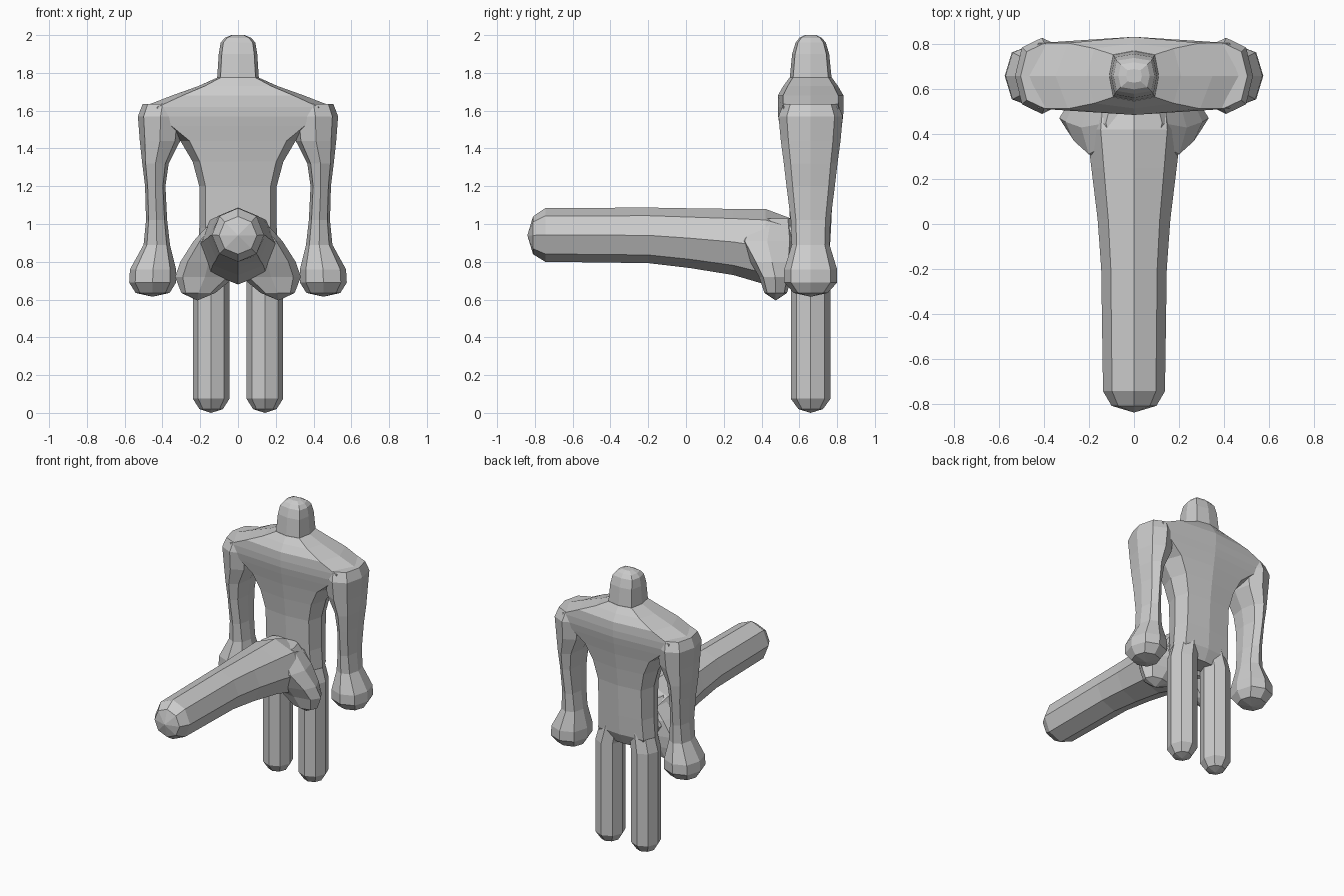
import bpy, bmesh, math
from mathutils import Vector

N = 8
CY = 0.66  # depth of the body's centre line


def loft(name, rings, axis='Z', p=1.0):
    """Skin octagonal rings: (position along axis, centre a, centre b, radius a, radius b)."""
    bm = bmesh.new()
    loops = []
    for t, ca, cb, ra, rb in rings:
        loop = []
        for i in range(N):
            ang = 2 * math.pi * i / N
            c, s = math.cos(ang), math.sin(ang)
            a = ca + ra * math.copysign(abs(c) ** p if abs(c) > 1e-6 else 0, c)
            b = cb + rb * math.copysign(abs(s) ** p if abs(s) > 1e-6 else 0, s)
            co = (a, b, t) if axis == 'Z' else (a, t, b)
            loop.append(bm.verts.new(co))
        loops.append(loop)
    for lo, hi in zip(loops, loops[1:]):
        for i in range(N):
            j = (i + 1) % N
            bm.faces.new((lo[i], lo[j], hi[j], hi[i]))
    bm.faces.new(loops[0])
    bm.faces.new(loops[-1])
    bmesh.ops.remove_doubles(bm, verts=bm.verts, dist=0.0005)
    bmesh.ops.recalc_face_normals(bm, faces=bm.faces)
    me = bpy.data.meshes.new(name)
    bm.to_mesh(me)
    bm.free()
    ob = bpy.data.objects.new(name, me)
    bpy.context.collection.objects.link(ob)
    return ob


def union(base, parts):
    """Merge overlapping parts into one skin."""
    bpy.context.view_layer.objects.active = base
    for part in parts:
        m = base.modifiers.new("union", 'BOOLEAN')
        m.operation = 'UNION'
        m.solver = 'EXACT'
        m.object = part
        bpy.ops.object.modifier_apply(modifier=m.name)
        bpy.data.objects.remove(part)
    return base


# torso with broad sloping shoulders
body = loft("body", [
    (0.76, 0, CY, 0.19, 0.06), (0.84, 0, CY, 0.215, 0.10),
    (0.98, 0, CY, 0.205, 0.108), (1.20, 0, CY, 0.205, 0.118),
    (1.33, 0, CY, 0.24, 0.135), (1.44, 0, CY, 0.305, 0.152),
    (1.52, 0, CY, 0.42, 0.165), (1.57, 0, CY, 0.51, 0.172),
    (1.62, 0, CY, 0.505, 0.174), (1.68, 0, CY, 0.35, 0.174),
    (1.73, 0, CY, 0.21, 0.145), (1.775, 0, CY, 0.11, 0.112)], p=0.5)

# blocky head
head = loft("head", [
    (1.72, 0, CY, 0.113, 0.113), (1.78, 0, CY, 0.11, 0.11),
    (1.90, 0, CY, 0.102, 0.098), (1.96, 0, CY, 0.092, 0.08),
    (1.985, 0, CY, 0.07, 0.06), (2.0, 0, CY, 0.035, 0.03)], p=0.5)

limbs = [head]
for s in (-1, 1):
    # straight leg with a blunt foot
    limbs.append(loft("leg", [
        (0.0, s * 0.142, CY, 0, 0), (0.02, s * 0.142, CY, 0.062, 0.065),
        (0.075, s * 0.142, CY, 0.097, 0.105),
        (0.74, s * 0.142, CY, 0.097, 0.105),
        (0.90, s * 0.11, CY, 0.085, 0.09)]))
    # hanging arm ending in a club-like hand
    limbs.append(loft("arm", [
        (0.615, s * 0.452, CY, 0, 0), (0.635, s * 0.452, CY, 0.09, 0.09),
        (0.69, s * 0.452, CY, 0.124, 0.14), (0.76, s * 0.45, CY, 0.122, 0.14),
        (0.89, s * 0.43, CY, 0.07, 0.10), (1.02, s * 0.431, CY, 0.056, 0.105),
        (1.20, s * 0.438, CY, 0.054, 0.128), (1.32, s * 0.437, CY, 0.07, 0.142),
        (1.44, s * 0.413, CY, 0.107, 0.158), (1.57, s * 0.41, CY, 0.12, 0.17),
        (1.635, s * 0.40, CY, 0.105, 0.145)], p=0.85))
union(body, limbs)

# long horizontal shaft at the front
shaft = loft("front_shaft", [
    (-0.84, 0, 0.94, 0, 0), (-0.81, 0, 0.94, 0.10, 0.10),
    (-0.745, 0, 0.942, 0.138, 0.142), (-0.20, 0, 0.94, 0.146, 0.147),
    (0.02, 0, 0.925, 0.162, 0.158), (0.25, 0, 0.905, 0.19, 0.175),
    (0.42, 0, 0.88, 0.21, 0.20), (0.58, 0, 0.87, 0.19, 0.15)], axis='Y')

# two rounded lobes flaring from its base
lobes = [loft("lobe", [
    (0.595, s * 0.215, 0.475, 0, 0), (0.635, s * 0.21, 0.475, 0.09, 0.06),
    (0.72, s * 0.175, 0.472, 0.158, 0.085), (0.80, s * 0.155, 0.455, 0.15, 0.115),
    (0.91, s * 0.105, 0.43, 0.13, 0.16), (1.03, s * 0.04, 0.45, 0.085, 0.12)], p=0.85)
    for s in (-1, 1)]
union(shaft, lobes)
